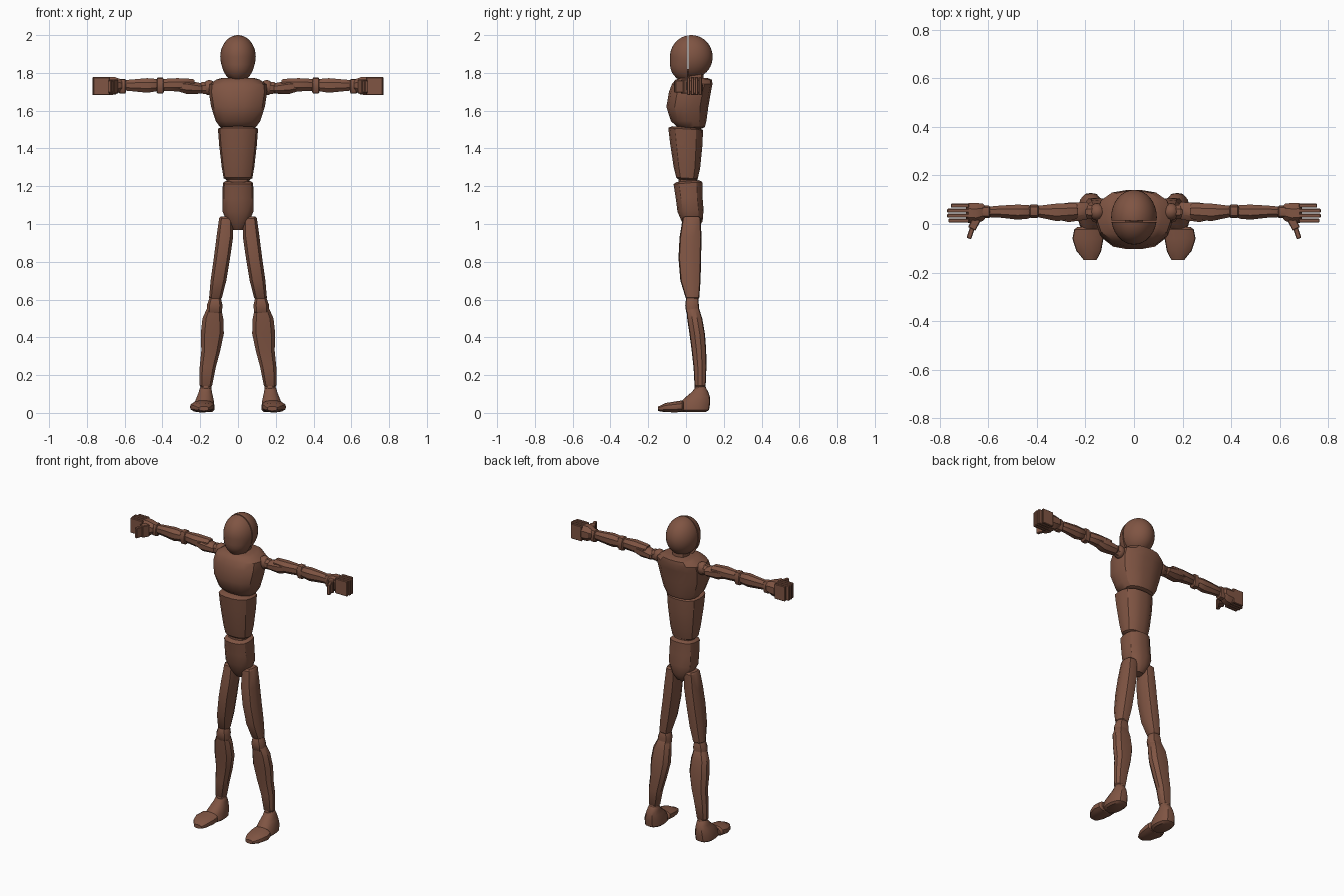
import bpy, bmesh, math
from mathutils import Vector, Matrix

brown = bpy.data.materials.new("brown wood")
brown.diffuse_color = (0.215, 0.09, 0.056, 1)


def finish(name, bm, mirror=False):
    bmesh.ops.recalc_face_normals(bm, faces=bm.faces)
    me = bpy.data.meshes.new(name)
    bm.to_mesh(me)
    bm.free()
    me.materials.append(brown)
    ob = bpy.data.objects.new(name, me)
    bpy.context.collection.objects.link(ob)
    if mirror:
        ob.modifiers.new("Mirror", 'MIRROR')
    return ob


def loft(name, axis, rings, n=12, power=2.6, mirror=False, slope=0.0, round_end=0.01):
    """Rings are (t, a0, a1, b0, b1): position on the axis and bounds on the next two axes."""
    def shrunk(r, t):
        a, b = (r[1] + r[2]) / 2, (r[3] + r[4]) / 2
        k = 0.78
        return (t, a + (r[1] - a) * k, a + (r[2] - a) * k, b + (r[3] - b) * k, b + (r[4] - b) * k)
    first, last = rings[0], rings[-1]
    s = 1 if last[0] > first[0] else -1
    full = [shrunk(first, first[0]), (first[0] + s * round_end,) + first[1:], *rings[1:-1],
            (last[0] - s * round_end,) + last[1:], shrunk(last, last[0])]
    bm = bmesh.new()
    loops = []
    for t, a0, a1, b0, b1 in full:
        loop = []
        for i in range(n):
            ang = 2 * math.pi * (i + 0.5) / n
            c, d = math.cos(ang), math.sin(ang)
            # superellipse section, stretched to reach its bounds
            k = (abs(c) ** power + abs(d) ** power) ** (-1 / power) / math.cos(math.pi / n) ** 0.8
            p = [0, 0, 0]
            p[axis] = t
            p[(axis + 1) % 3] = (a0 + a1) / 2 + (a1 - a0) / 2 * max(-1, min(1, c * k))
            p[(axis + 2) % 3] = (b0 + b1) / 2 + (b1 - b0) / 2 * max(-1, min(1, d * k))
            if slope:
                p[2] += slope * (p[1] - 0.02)
            loop.append(bm.verts.new(p))
        loops.append(loop)
    for u, v in zip(loops, loops[1:]):
        for i in range(n):
            j = (i + 1) % n
            bm.faces.new((u[i], u[j], v[j], v[i]))
    bm.faces.new(loops[0])
    bm.faces.new(loops[-1])
    return finish(name, bm, mirror)


def ball(name, centre, r, mirror=True):
    bm = bmesh.new()
    bmesh.ops.create_uvsphere(bm, u_segments=16, v_segments=10, radius=1,
                              matrix=Matrix.Translation(centre) @ Matrix.Diagonal((*r, 1)))
    return finish(name, bm, mirror)


# Head: rear skull and longer front face shell, split by a thin seam
def head_half(name, seam, front):
    bm = bmesh.new()
    bmesh.ops.create_uvsphere(bm, u_segments=32, v_segments=20, radius=1,
                              matrix=Matrix.Translation((0, 0.028, 1.885)) @
                              Matrix.Diagonal((0.094, 0.113, 0.115, 1)))
    cut = bmesh.ops.bisect_plane(bm, geom=bm.verts[:] + bm.edges[:] + bm.faces[:],
                                 plane_co=(0, seam, 0), plane_no=(0, 1, 0),
                                 clear_outer=front, clear_inner=not front)
    edges = [e for e in cut["geom_cut"] if isinstance(e, bmesh.types.BMEdge)]
    bmesh.ops.contextual_create(bm, geom=edges)
    if front:
        for v in bm.verts:
            if v.co.z < 1.87:
                v.co.z = 1.87 - (1.87 - v.co.z) * 1.25
                if v.co.y < seam - 0.03:
                    v.co.y -= 0.012 * min(1, (1.87 - v.co.z) / 0.06)
    finish(name, bm)


head_half("face", 0.008, True)
head_half("skull", 0.014, False)
loft("neck", 2, [(1.68, -0.05, 0.05, 0.0, 0.1), (1.82, -0.045, 0.045, 0.0, 0.09)])

# Torso segments
loft("chest", 2, [(1.505, -0.095, 0.095, -0.045, 0.1), (1.545, -0.118, 0.118, -0.08, 0.108),
                  (1.62, -0.142, 0.142, -0.104, 0.118), (1.70, -0.155, 0.155, -0.09, 0.132),
                  (1.74, -0.15, 0.15, -0.075, 0.14), (1.772, -0.115, 0.115, -0.055, 0.137)],
     n=16, slope=0.0, round_end=0.008)
loft("waist_joint", 2, [(1.48, -0.08, 0.08, -0.03, 0.08), (1.53, -0.08, 0.08, -0.03, 0.08)])
loft("abdomen", 2, [(1.232, -0.076, 0.076, -0.052, 0.062), (1.30, -0.086, 0.086, -0.066, 0.075),
                    (1.42, -0.1, 0.1, -0.084, 0.087), (1.512, -0.106, 0.106, -0.094, 0.09)],
     n=16, slope=-0.06)
loft("hip_joint", 2, [(1.20, -0.06, 0.06, -0.04, 0.06), (1.25, -0.06, 0.06, -0.04, 0.06)])
loft("pelvis", 2, [(0.968, -0.035, 0.035, 0.0, 0.07), (1.01, -0.058, 0.058, -0.02, 0.088),
                   (1.07, -0.083, 0.083, -0.045, 0.093), (1.14, -0.083, 0.083, -0.054, 0.087),
                   (1.228, -0.08, 0.08, -0.066, 0.086)], n=16, slope=0.08)

# Legs
loft("thigh", 2, [(0.6, 0.085, 0.153, -0.002, 0.07), (0.7, 0.062, 0.145, -0.03, 0.077),
                  (0.82, 0.042, 0.128, -0.04, 0.08), (0.93, 0.026, 0.114, -0.034, 0.082),
                  (1.04, 0.026, 0.1, -0.018, 0.078)], n=10, mirror=True)
loft("knee", 2, [(0.525, 0.085, 0.165, 0.0, 0.07), (0.57, 0.082, 0.165, -0.004, 0.068),
                 (0.615, 0.09, 0.152, 0.0, 0.065)], n=10, mirror=True)
loft("shin", 2, [(0.135, 0.137, 0.203, 0.045, 0.104), (0.24, 0.118, 0.203, 0.04, 0.108),
                 (0.33, 0.094, 0.194, 0.03, 0.107), (0.42, 0.075, 0.197, 0.018, 0.1),
                 (0.5, 0.078, 0.188, 0.006, 0.086), (0.56, 0.088, 0.166, 0.002, 0.07)],
     n=10, mirror=True)
ball("ankle", (0.17, 0.075, 0.135), (0.03, 0.03, 0.03))
loft("heel", 2, [(0.005, 0.125, 0.232, -0.035, 0.122), (0.055, 0.126, 0.23, -0.03, 0.128),
                 (0.085, 0.132, 0.218, 0.0, 0.126), (0.11, 0.138, 0.208, 0.03, 0.118),
                 (0.138, 0.14, 0.203, 0.045, 0.108)], n=14, power=2.3, mirror=True)
loft("toes", 1, [(-0.148, 0.008, 0.038, 0.148, 0.215), (-0.11, 0.004, 0.052, 0.135, 0.238),
                 (-0.06, 0.003, 0.06, 0.126, 0.254), (-0.012, 0.004, 0.066, 0.126, 0.246)],
     n=14, power=2.4, mirror=True)

# Arms, stretched out to the sides
ball("shoulder_ball", (0.152, 0.05, 1.722), (0.036, 0.036, 0.04))
loft("shoulder", 0, [(0.12, 0.02, 0.08, 1.685, 1.752), (0.2, 0.022, 0.078, 1.69, 1.752)],
     n=8, mirror=True)
loft("deltoid", 0, [(0.185, 0.018, 0.09, 1.69, 1.745), (0.27, 0.008, 0.088, 1.688, 1.762),
                    (0.335, 0.02, 0.08, 1.705, 1.755)], n=8, mirror=True)
loft("upper_arm", 0, [(0.23, 0.02, 0.085, 1.715, 1.768), (0.32, 0.012, 0.084, 1.702, 1.772),
                      (0.405, 0.028, 0.075, 1.705, 1.768)], n=8, mirror=True)
loft("elbow", 0, [(0.392, 0.025, 0.08, 1.69, 1.775), (0.432, 0.025, 0.08, 1.69, 1.775)],
     n=10, mirror=True, round_end=0.006)
loft("forearm", 0, [(0.425, 0.022, 0.078, 1.702, 1.768), (0.48, 0.018, 0.08, 1.695, 1.772),
                    (0.55, 0.026, 0.076, 1.702, 1.766), (0.605, 0.028, 0.072, 1.706, 1.762)],
     n=8, mirror=True)
loft("wrist", 0, [(0.592, 0.024, 0.076, 1.69, 1.768), (0.632, 0.024, 0.076, 1.69, 1.768)],
     n=10, mirror=True, round_end=0.006)
loft("palm", 0, [(0.615, 0.012, 0.085, 1.70, 1.768), (0.65, 0.002, 0.086, 1.685, 1.777),
                 (0.692, 0.004, 0.086, 1.683, 1.777)], n=8, power=5, mirror=True)


# Hands: tall thin finger slabs and a slanted thumb
def slab(name, a, b, w, z0, z1):
    a, b = Vector((*a, 0)), Vector((*b, 0))
    d = b - a
    bm = bmesh.new()
    bmesh.ops.create_cube(bm, size=1, matrix=Matrix.Translation((*((a + b) / 2).xy, (z0 + z1) / 2)) @
                          Matrix.Rotation(math.atan2(d.y, d.x), 4, 'Z') @
                          Matrix.Diagonal((d.length, w, z1 - z0, 1)))
    bmesh.ops.bevel(bm, geom=bm.edges[:], offset=0.003, segments=1, affect='EDGES')
    finish(name, bm, True)


for i, tip in enumerate((0.765, 0.77, 0.77, 0.755)):
    y = 0.014 + i * 0.0205
    slab(f"finger_{i + 1}", (0.68, y), (tip, y), 0.016, 1.682, 1.777)
slab("thumb_base", (0.648, 0.02), (0.669, -0.02), 0.034, 1.69, 1.765)
slab("thumb_tip", (0.665, -0.012), (0.681, -0.06), 0.02, 1.695, 1.76)

# Smooth gentle curves, keep creases sharp
bpy.ops.object.select_all(action='SELECT')
bpy.context.view_layer.objects.active = bpy.data.objects["chest"]
bpy.ops.object.shade_smooth_by_angle(angle=math.radians(32))
